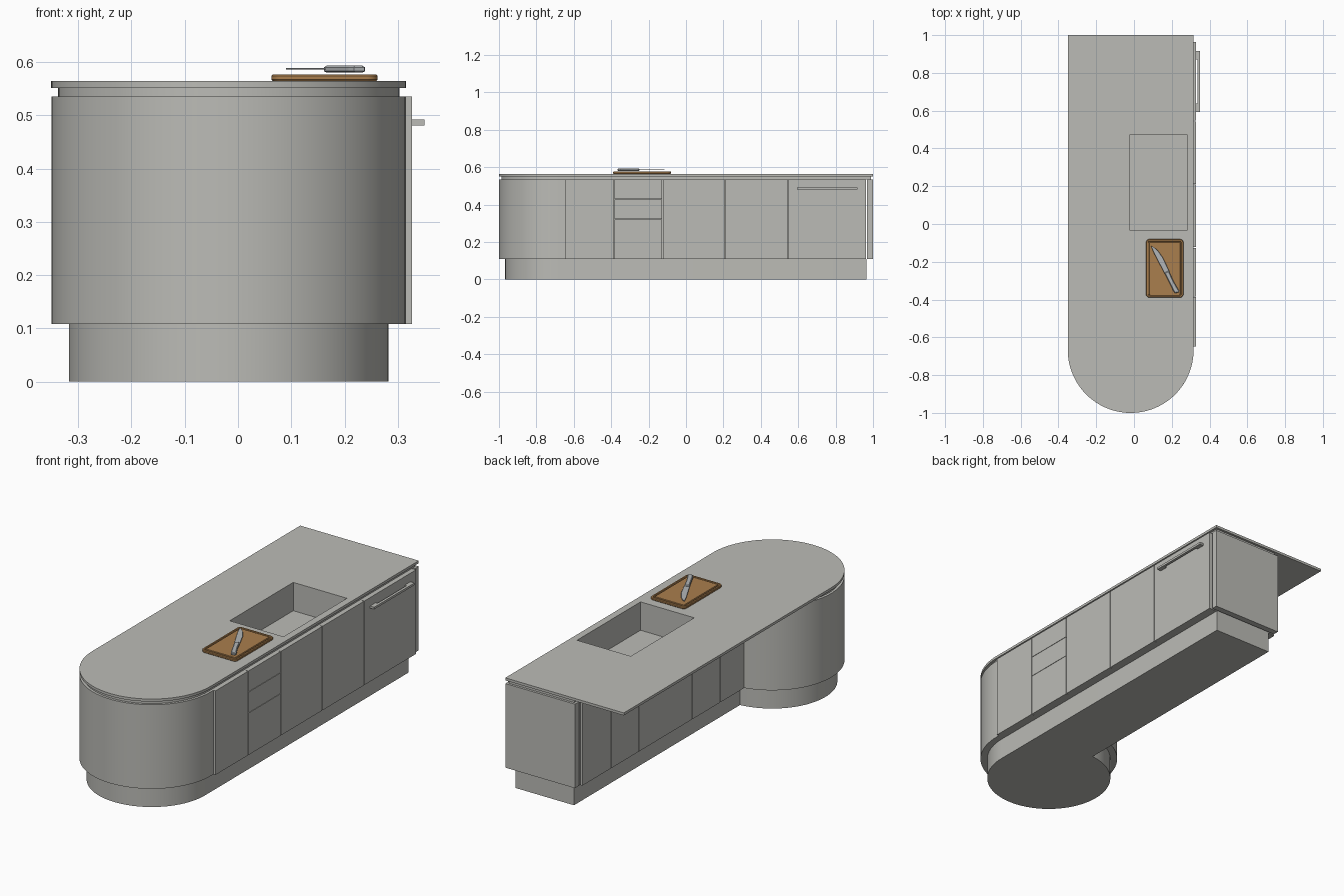
import bpy, bmesh, math
from mathutils import Matrix, Vector

cube = bpy.data.objects.get("Cube")
if cube:
    bpy.data.objects.remove(cube, do_unlink=True)


def material(name, rgb):
    m = bpy.data.materials.new(name)
    m.use_nodes = True
    m.diffuse_color = (*rgb, 1)
    m.node_tree.nodes["Principled BSDF"].inputs["Base Color"].default_value = (*rgb, 1)
    return m


STONE = material("warm_grey", (0.50, 0.50, 0.47))
WOOD = material("wood_brown", (0.40, 0.21, 0.075))
STEEL = material("knife_steel", (0.45, 0.47, 0.48))


def loft(name, rings, mat, smooth=False):
    """Skin a stack of (outline, z) rings and cap both ends."""
    bm = bmesh.new()
    loops = [[bm.verts.new((x, y, z)) for x, y in pts] for pts, z in rings]
    for a, b in zip(loops, loops[1:]):
        for i in range(len(a)):
            j = (i + 1) % len(a)
            bm.faces.new((a[i], a[j], b[j], b[i]))
    bm.faces.new(loops[0][::-1])
    bm.faces.new(loops[-1])
    bmesh.ops.recalc_face_normals(bm, faces=bm.faces)
    me = bpy.data.meshes.new(name)
    bm.to_mesh(me)
    bm.free()
    me.materials.append(mat)
    ob = bpy.data.objects.new(name, me)
    bpy.context.collection.objects.link(ob)
    if smooth:
        activate(ob)
        bpy.ops.object.shade_smooth_by_angle(angle=math.radians(30))
    return ob


def activate(ob):
    bpy.ops.object.select_all(action='DESELECT')
    ob.select_set(True)
    bpy.context.view_layer.objects.active = ob


def box(name, x0, x1, y0, y1, z0, z1, mat=STONE):
    rect = [(x0, y0), (x1, y0), (x1, y1), (x0, y1)]
    return loft(name, [(rect, z0), (rect, z1)], mat)


CX, CY, R = -0.0175, -0.667, 0.333


def island_outline(r, left, back, seg=64):
    """Round front end joined to a straight run reaching the back."""
    a0 = math.acos(max(-1, (left - CX) / r))
    arc = [a0 + (2 * math.pi - a0) * i / seg for i in range(seg + 1)]
    return [(CX + r, back), (left, back)] + [
        (CX + r * math.cos(a), CY + r * math.sin(a)) for a in arc]


def island_slab(name, r, left, back, z0, z1):
    o = island_outline(r, left, back)
    return loft(name, [(o, z0), (o, z1)], STONE, True)


# Main volumes
Z0, Z1, TOP = 0.108, 0.535, 0.564
plinth = island_slab("plinth", R - 0.033, -0.046, 0.965, 0, Z0)
body = island_slab("cabinet_body", R, -0.076, 0.962, Z0, Z1)
reveal = island_slab("shadow_gap", R - 0.0125, -0.064, 0.988, Z1, 0.551)
counter = island_slab("countertop", R, CX - R, 1.0, 0.551, TOP)
box("end_panel", -0.076, 0.315, 0.969, 1.0, Z0, Z1)

# Sink recess, cut through the top into the cabinet
cutter = box("sink_cutter", -0.022, 0.28, -0.035, 0.475, 0.42, 0.70)
cutter.hide_render = True
for ob in (body, reveal, counter):
    activate(ob)
    mod = ob.modifiers.new("sink", 'BOOLEAN')
    mod.operation = 'DIFFERENCE'
    mod.solver = 'EXACT'
    mod.object = cutter
    bpy.ops.object.modifier_apply(modifier=mod.name)
bpy.data.objects.remove(cutter, do_unlink=True)

# Cabinet fronts, with narrow gaps
G = 0.002


def fronts(name, x0, x1, ys, drawer_column=None):
    for i, (a, b) in enumerate(zip(ys, ys[1:])):
        zs = [Z0, 0.3215, 0.428, Z1] if i == drawer_column else [Z0, Z1]
        for k, (c, d) in enumerate(zip(zs, zs[1:])):
            kind = "drawer" if len(zs) > 2 else "door"
            box(f"{name}_{kind}_{i + 1}_{k + 1}", x0, x1, a + G, b - G,
                c + (G / 2 if k else 0), d - (G / 2 if d < Z1 else 0))


fronts("left", 0.3155, 0.327, [-0.65, -0.385, -0.125, 0.21, 0.545, 0.965], 1)
fronts("right", -0.088, -0.0765, [-0.35, -0.15, 0.075, 0.505, 0.725, 0.96])

# Handle: a bar on two posts
box("handle_bar", 0.337, 0.35, 0.593, 0.917, 0.481, 0.492)
for i, y in enumerate((0.593, 0.872)):
    box(f"handle_post_{i + 1}", 0.326, 0.338, y, y + 0.045, 0.481, 0.492)


# Cutting board with a juice groove
def rounded_rect(inset, x0=0.063, x1=0.262, y0=-0.39, y1=-0.08, rad=0.02):
    r = max(rad - inset, 0.004)
    x0, x1, y0, y1 = x0 + inset, x1 - inset, y0 + inset, y1 - inset
    pts = []
    for k, (x, y) in enumerate([(x1 - r, y1 - r), (x0 + r, y1 - r),
                                (x0 + r, y0 + r), (x1 - r, y0 + r)]):
        for s in range(7):
            a = math.pi / 2 * (k + s / 6)
            pts.append((x + r * math.cos(a), y + r * math.sin(a)))
    return pts


profile = [(0.003, TOP), (0, TOP + 0.003), (0, 0.574), (0.003, 0.577),
           (0.010, 0.577), (0.012, 0.572), (0.016, 0.572), (0.018, 0.577)]
loft("cutting_board", [(rounded_rect(i), z) for i, z in profile], WOOD, True)

# Knife, built along +x and then turned onto the board
blade_pts = [(0.118, -0.015), (0.20, -0.017), (0.245, -0.010), (0.27, 0.0),
             (0.285, 0.012), (0.24, 0.015), (0.118, 0.013)]
edge_pts = [(x, y * 0.9) for x, y in blade_pts]
blade = loft("knife_blade", [(edge_pts, 0.5855), (blade_pts, 0.587), (edge_pts, 0.5885)], STEEL)
grip = [(0.0, -0.010), (0.006, -0.015), (0.03, -0.013), (0.07, -0.011), (0.11, -0.013),
        (0.125, -0.012), (0.125, 0.012), (0.07, 0.012), (0.02, 0.013), (0.003, 0.010)]


def shrink(f):
    return [(0.062 + (x - 0.062) * (1 - (1 - f) * 0.2), y * f) for x, y in grip]


handle = loft("knife_handle", [(shrink(0.7), 0.580), (grip, 0.583),
                               (grip, 0.590), (shrink(0.7), 0.593)], STEEL)
start, tip = Vector((0.228, -0.365)), Vector((0.10, -0.11))
d = tip - start
turn = Matrix.Translation((start.x, start.y, 0)) @ Matrix.Rotation(math.atan2(d.y, d.x), 4, 'Z')
for ob in (blade, handle):
    ob.data.transform(turn)
